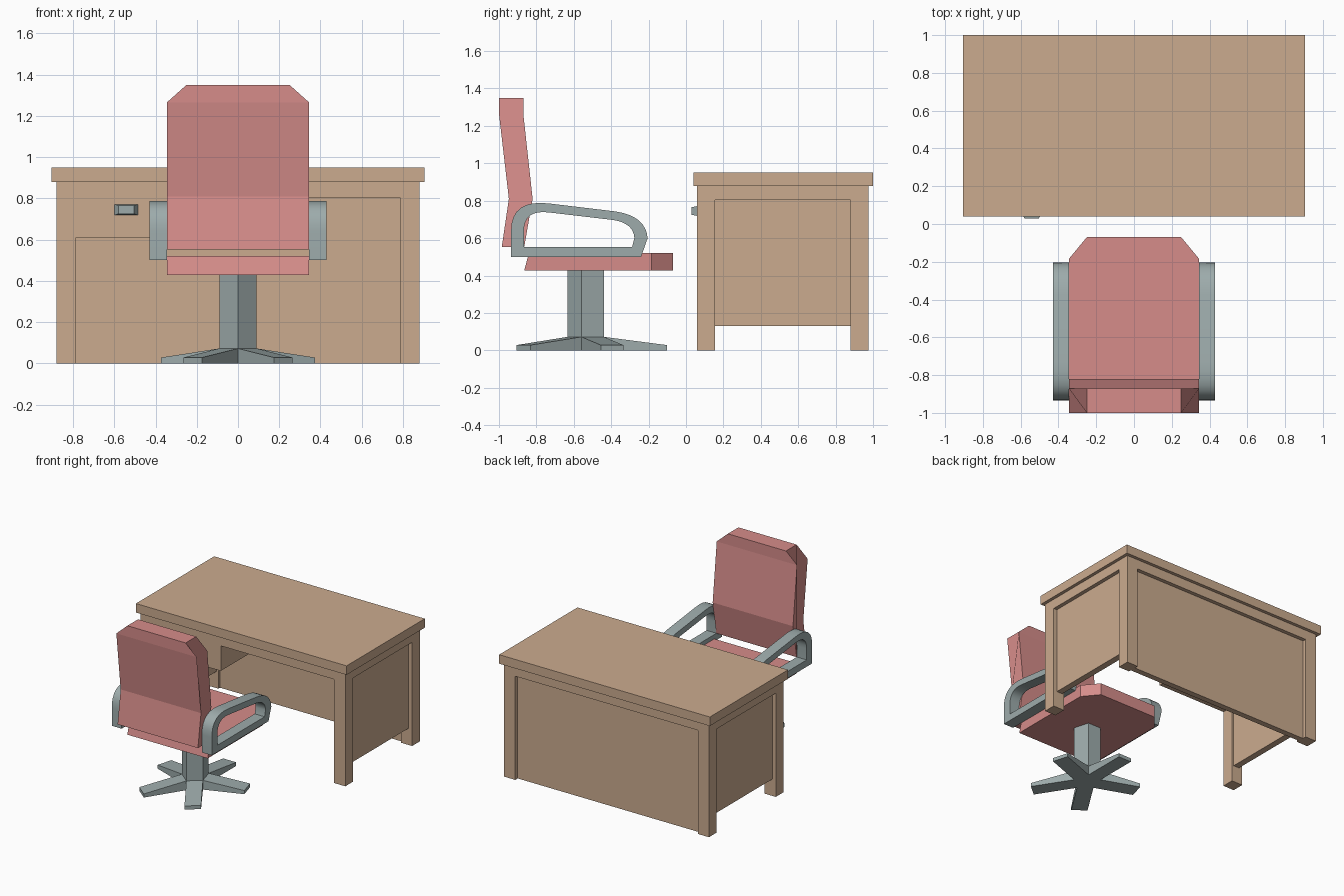
import bpy, bmesh, math
from mathutils import Vector

if "Cube" in bpy.data.objects:
    bpy.data.objects.remove(bpy.data.objects["Cube"])


def material(name, rgb):
    m = bpy.data.materials.new(name)
    m.diffuse_color = (*rgb, 1)
    m.use_nodes = True
    m.node_tree.nodes["Principled BSDF"].inputs["Base Color"].default_value = m.diffuse_color
    return m


WOOD = material("tan wood", (0.60, 0.41, 0.275))
PINK = material("rose upholstery", (0.67, 0.265, 0.255))
GREY = material("grey metal", (0.34, 0.41, 0.41))


def finish(name, bm, mat):
    bmesh.ops.recalc_face_normals(bm, faces=bm.faces)
    me = bpy.data.meshes.new(name)
    bm.to_mesh(me)
    bm.free()
    me.materials.append(mat)
    ob = bpy.data.objects.new(name, me)
    bpy.context.collection.objects.link(ob)
    return ob


def loft(name, a, b, mat):
    """Closed solid between two matching outlines."""
    bm = bmesh.new()
    va = [bm.verts.new(p) for p in a]
    vb = [bm.verts.new(p) for p in b]
    n = len(a)
    bm.faces.new(va)
    bm.faces.new(vb)
    for i in range(n):
        j = (i + 1) % n
        bm.faces.new((va[i], va[j], vb[j], vb[i]))
    return finish(name, bm, mat)


def box(name, x0, x1, y0, y1, z0, z1, mat=WOOD):
    ring = [(x0, y0), (x1, y0), (x1, y1), (x0, y1)]
    return loft(name, [(x, y, z0) for x, y in ring], [(x, y, z1) for x, y in ring], mat)


# Desk: top, legs, rails and inset panels
LX, IX = 0.88, 0.785
box("desk_top", -0.905, 0.905, 0.04, 1.0, 0.88, 0.95)
for side, s in (("left", -1), ("right", 1)):
    xo, xi = sorted((s * LX, s * IX))
    box(side + "_front_leg", xo, xi, 0.06, 0.155, 0, 0.88)
    box(side + "_back_leg", xo, xi, 0.88, 0.975, 0, 0.88)
    box(side + "_rail", xo, xi, 0.155, 0.88, 0.805, 0.88)
    p0, p1 = sorted((s * 0.80, s * 0.85))
    box(side + "_panel", p0, p1, 0.155, 0.88, 0.13, 0.805)
box("front_rail", -IX, IX, 0.06, 0.155, 0.805, 0.88)
box("back_rail", -IX, IX, 0.88, 0.975, 0.805, 0.88)
box("back_panel", -IX, IX, 0.90, 0.945, 0, 0.805)
box("drawer", -IX, -0.19, 0.06, 0.90, 0.61, 0.805)


# Drawer handle: tapered block
def plate(hx, hz, y):
    return [(-0.542 + a * hx, y, 0.745 + b * hz)
            for a, b in ((-1, -1), (1, -1), (1, 1), (-1, 1))]


loft("drawer_handle", plate(0.057, 0.026, 0.06), plate(0.038, 0.02, 0.03), GREY)


# Seat: chamfered front corners, sloping rear edge
def seat_ring(rear, z):
    return [(-0.345, rear, z), (0.345, rear, z), (0.345, -0.185, z),
            (0.25, -0.07, z), (-0.25, -0.07, z), (-0.345, -0.185, z)]


loft("seat", seat_ring(-0.865, 0.427), seat_ring(-0.84, 0.52), PINK)

# Backrest: bent side profile, narrowing at the top
profile = [(-0.985, 0.553), (-0.865, 0.553), (-0.82, 0.81), (-0.87, 1.265),
           (-0.87, 1.35), (-1.0, 1.35), (-1.0, 1.265), (-0.947, 0.81)]


def back_ring(s):
    return [(s * (0.25 if z > 1.3 else 0.345), y, z) for y, z in profile]


loft("backrest", back_ring(-1), back_ring(1), PINK)


# Armrests: looped flat band with rounded upper corners
def curve(p, c, q, n=8):
    p, c, q = Vector(p), Vector(c), Vector(q)
    return [tuple(p * (1 - t) ** 2 + c * 2 * t * (1 - t) + q * t * t)
            for t in (i / n for i in range(n + 1))]


outer = ([(-0.935, 0.5)] + curve((-0.935, 0.64), (-0.935, 0.81), (-0.73, 0.785))
         + curve((-0.38, 0.743), (-0.215, 0.72), (-0.205, 0.6)) + [(-0.24, 0.5)])
inner = ([(-0.867, 0.553)] + curve((-0.867, 0.64), (-0.865, 0.755), (-0.73, 0.737))
         + curve((-0.39, 0.697), (-0.28, 0.68), (-0.276, 0.6)) + [(-0.288, 0.553)])


def armrest(name, s):
    bm = bmesh.new()
    rings = [[bm.verts.new((s * x, y, z)) for y, z in pts]
             for x, pts in ((0.345, outer), (0.43, outer), (0.43, inner), (0.345, inner))]
    n = len(outer)
    for k in range(4):
        a, b = rings[k], rings[(k + 1) % 4]
        for i in range(n):
            j = (i + 1) % n
            bm.faces.new((a[i], a[j], b[j], b[i]))
    ob = finish(name, bm, GREY)
    bpy.ops.object.select_all(action='DESELECT')
    ob.select_set(True)
    bpy.context.view_layer.objects.active = ob
    bpy.ops.object.shade_smooth_by_angle(angle=math.radians(30))


armrest("left_armrest", -1)
armrest("right_armrest", 1)

# Chair column and five-spoke foot, slightly stretched front to back
CY, STRETCH, R = -0.526, 1.135, 0.095


def foot_point(angle, along, across, z):
    c, s = math.cos(angle), math.sin(angle)
    return (along * c - across * s, CY + STRETCH * (along * s + across * c), z)


def pentagon(z):
    return [foot_point(math.radians(-90 + 72 * i), R, 0, z) for i in range(5)]


loft("column", pentagon(0), pentagon(0.43), GREY)
half, apothem = R * math.sin(math.pi / 5), R * math.cos(math.pi / 5)
for i in range(5):
    ang = math.radians(90 + 72 * i)

    def spoke_end(along, top):
        return [foot_point(ang, along, w * half, z)
                for w, z in ((-1, 0), (1, 0), (1, top), (-1, top))]

    loft("foot_spoke_%d" % (i + 1), spoke_end(apothem, 0.072), spoke_end(0.374, 0.028), GREY)
